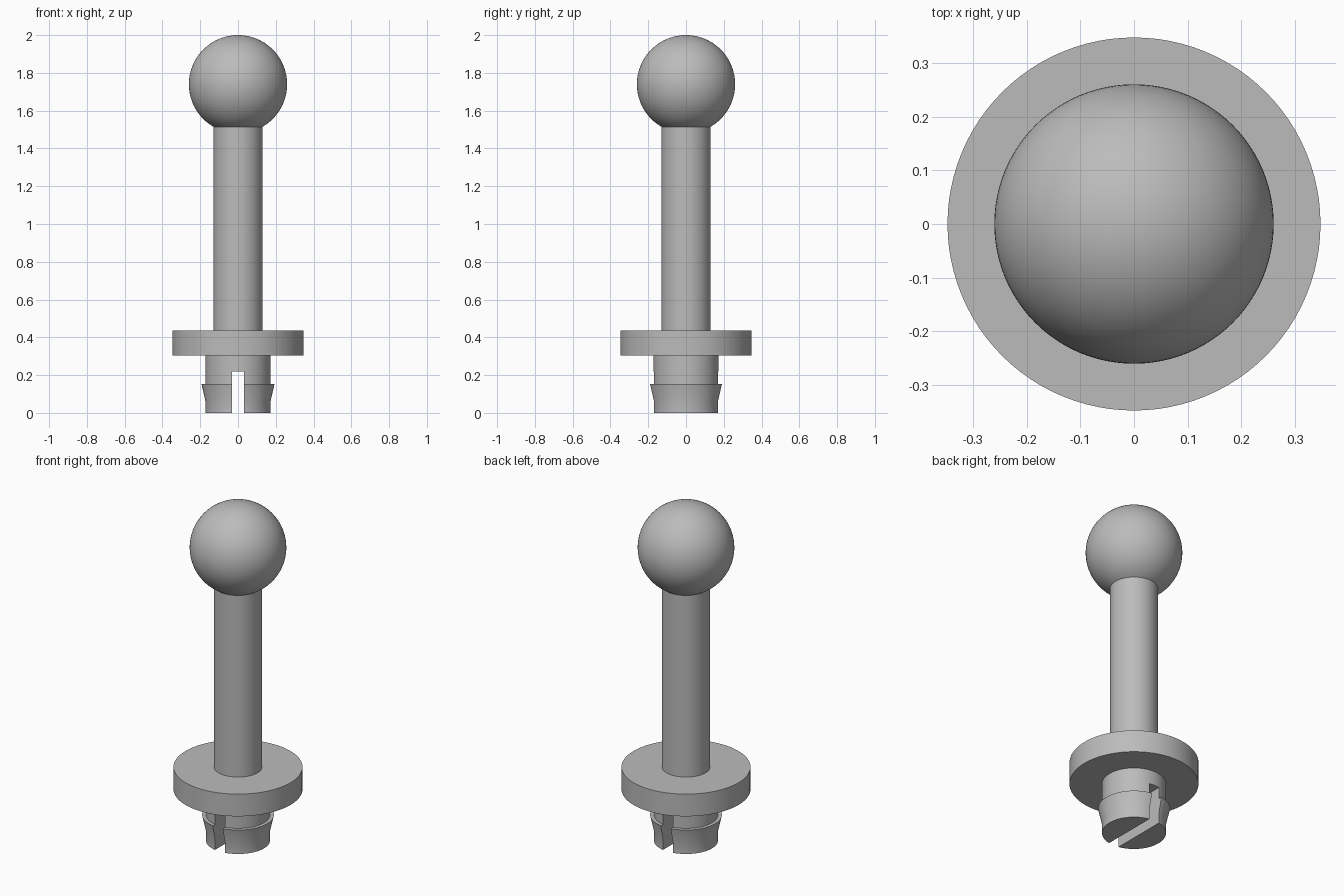
import bpy, bmesh, math

SEGMENTS = 96

cube = bpy.data.objects.get("Cube")
if cube:
    bpy.data.objects.remove(cube, do_unlink=True)

grey = bpy.data.materials.new("plain grey")
grey.use_nodes = True
colour = (0.5, 0.5, 0.5, 1)
grey.diffuse_color = colour
grey.node_tree.nodes["Principled BSDF"].inputs["Base Color"].default_value = colour


def finish(obj):
    """Shade smooth while keeping the hard edges."""
    bpy.ops.object.select_all(action='DESELECT')
    obj.select_set(True)
    bpy.context.view_layer.objects.active = obj
    bpy.ops.object.shade_smooth_by_angle(angle=math.radians(30))


def lathe(name, profile):
    """Spin a bottom-to-top (radius, height) profile around z."""
    bm = bmesh.new()
    verts = [bm.verts.new((r, 0, z)) for r, z in profile]
    edges = [bm.edges.new(pair) for pair in zip(verts, verts[1:])]
    bmesh.ops.spin(bm, geom=verts + edges, cent=(0, 0, 0), axis=(0, 0, 1),
                   angle=2 * math.pi, steps=SEGMENTS, use_duplicate=False)
    bmesh.ops.remove_doubles(bm, verts=bm.verts, dist=1e-5)
    bmesh.ops.recalc_face_normals(bm, faces=bm.faces)
    mesh = bpy.data.meshes.new(name)
    bm.to_mesh(mesh)
    bm.free()
    mesh.materials.append(grey)
    obj = bpy.data.objects.new(name, mesh)
    bpy.context.collection.objects.link(obj)
    return obj


rod_r, ball_r, ball_z = 0.13, 0.26, 1.74
collar_r, collar_low, collar_top = 0.347, 0.305, 0.437
plug_r, barb_r, barb_z = 0.172, 0.193, 0.152

# Ball, trimmed where it meets the rod
start = -math.acos(rod_r / ball_r)
angles = [start + (math.pi / 2 - start) * i / 40 for i in range(41)]
ball = lathe("ball", [(max(ball_r * math.cos(a), 0), ball_z + ball_r * math.sin(a))
                      for a in angles])
join_z = ball_z + ball_r * math.sin(start)

# Rod and collar
rod = lathe("rod", [(rod_r, collar_top), (rod_r, join_z)])
collar = lathe("collar", [(0, collar_low), (collar_r, collar_low),
                          (collar_r, collar_top), (0, collar_top)])

# Snap-in plug with a barbed rim
plug = lathe("snap_plug", [(0, 0), (plug_r, 0), (plug_r, 0.06), (barb_r, barb_z),
                           (plug_r, barb_z), (plug_r, collar_low), (0, collar_low)])

# Slot splitting the plug into two prongs
bpy.ops.mesh.primitive_cube_add(size=1, location=(0, 0, 0.06))
slot = bpy.context.object
slot.name = "slot_cutter"
slot.scale = (0.066, 1, 0.32)
slot.hide_render = True
cut = plug.modifiers.new("slot", 'BOOLEAN')
cut.operation = 'DIFFERENCE'
cut.solver = 'EXACT'
cut.object = slot
bpy.context.view_layer.objects.active = plug
bpy.ops.object.modifier_apply(modifier=cut.name)
bpy.data.objects.remove(slot, do_unlink=True)

for part in (ball, rod, collar, plug):
    finish(part)
